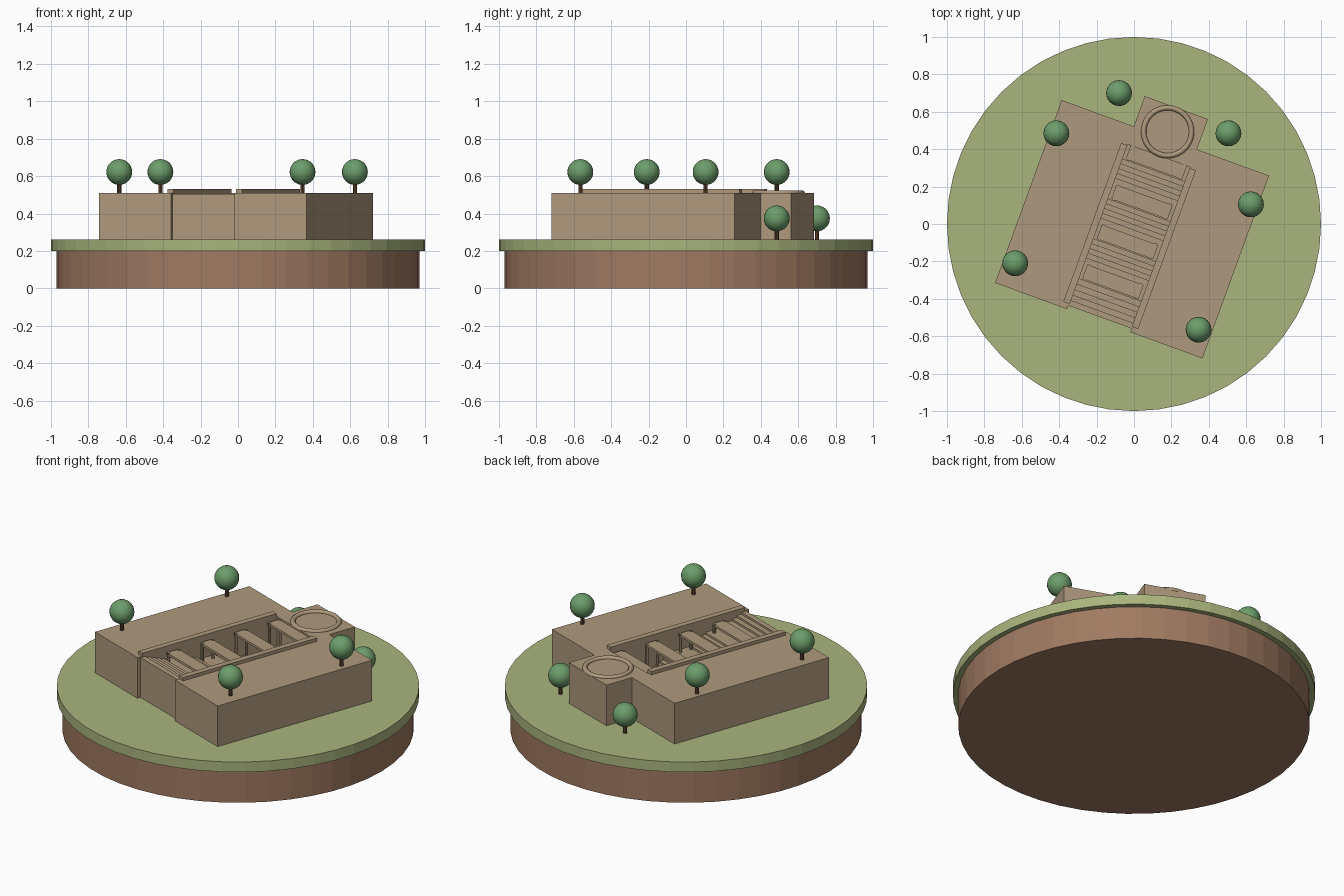
import bpy, bmesh, math
from mathutils import Matrix

cube = bpy.data.objects.get("Cube")
if cube:
    bpy.data.objects.remove(cube, do_unlink=True)


def material(name, r, g, b):
    m = bpy.data.materials.new(name)
    m.use_nodes = True
    m.diffuse_color = (r, g, b, 1)
    m.node_tree.nodes["Principled BSDF"].inputs["Base Color"].default_value = (r, g, b, 1)
    return m


GRASS = material("grass green", .40, .46, .205)
EARTH = material("earth brown", .35, .195, .12)
STONE = material("sandstone", .43, .32, .205)
LEAF = material("leaf green", .15, .34, .145)
BARK = material("bark brown", .127, .061, .03)

# The whole stepwell is turned on the round base
TURN = Matrix.Rotation(math.radians(-20), 4, "Z")


def finish(name, bm, mat, turned=False, smooth=False):
    if turned:
        bm.transform(TURN)
    mesh = bpy.data.meshes.new(name)
    bm.to_mesh(mesh)
    bm.free()
    mesh.materials.append(mat)
    ob = bpy.data.objects.new(name, mesh)
    bpy.context.collection.objects.link(ob)
    if smooth:
        mesh.polygons.foreach_set("use_smooth", [True] * len(mesh.polygons))
    return ob


def add_box(bm, x0, x1, y0, y1, z0, z1):
    m = Matrix.Translation(((x0 + x1) / 2, (y0 + y1) / 2, (z0 + z1) / 2))
    bmesh.ops.create_cube(bm, size=1, matrix=m @ Matrix.Diagonal((x1 - x0, y1 - y0, z1 - z0, 1)))


def add_cylinder(bm, x, y, z0, z1, radius, sides):
    bmesh.ops.create_cone(bm, cap_ends=True, segments=sides, radius1=radius, radius2=radius,
                          depth=z1 - z0, matrix=Matrix.Translation((x, y, (z0 + z1) / 2)))


def box(name, *size):
    bm = bmesh.new()
    add_box(bm, *size)
    finish(name, bm, STONE, turned=True)


def cylinder(name, mat, *size):
    bm = bmesh.new()
    add_cylinder(bm, *size)
    finish(name, bm, mat)


GROUND, TOP = .262, .51

# Round base
cylinder("earth_base", EARTH, 0, 0, 0, .2, .97, 48)
cylinder("grass_disc", GRASS, 0, 0, .2, GROUND, 1, 48)

# Side blocks and the low parapets along the trench
for side, s in (("right", -1), ("left", 1)):
    xs = sorted((s * .18, s * .59))
    box(side + "_block", *xs, -.55, .49, GROUND, TOP)
    xs = sorted((s * .177, s * .213))
    box(side + "_parapet", *xs, -.52, .383, TOP - .005, .53)

# Stairs: flights of steps between flat landings, going down to the well
bays = [-.329 + .227 * i for i in range(4)]
stairs = bmesh.new()
start, z = -.53, TOP - .005
floors = []
for i, bay in enumerate(bays):
    end, count = bay - .045, 5
    tread = (end - start) / count
    for k in range(count):
        add_box(stairs, -.18, .18, start + k * tread, start + (k + 1) * tread, GROUND - .01, z)
        z -= .0115
    add_box(stairs, -.18, .18, end, bay + .045, GROUND - .01, z)
    floors.append(z)
    start = bay + .045
finish("stairs", stairs, STONE, turned=True)

# Pavilions over the landings: four columns and a flat roof each
for i, (bay, floor) in enumerate(zip(bays, floors)):
    columns = bmesh.new()
    for x in (-.147, .147):
        for dy in (-.036, .036):
            add_cylinder(columns, x, bay + dy, floor, .503, .009, 8)
    finish(f"pavilion_columns_{i + 1}", columns, STONE, turned=True)
    box(f"pavilion_roof_{i + 1}", -.16, .16, bay - .04, bay + .04, .486, .5)

# Well block with a rounded rim
box("well_block", -.18, .18, .388, .662, GROUND, TOP)
rim = bmesh.new()
section = [rim.verts.new((.128 + .014 * math.cos(a), .525, TOP + .014 * math.sin(a)))
           for a in (math.tau * k / 10 for k in range(10))]
edges = [rim.edges.new((section[k], section[k - 1])) for k in range(10)]
bmesh.ops.spin(rim, geom=section + edges, cent=(0, .525, 0), axis=(0, 0, 1),
               angle=math.tau, steps=40, use_merge=True)
bmesh.ops.remove_doubles(rim, verts=rim.verts, dist=.0005)
bmesh.ops.recalc_face_normals(rim, faces=rim.faces)
finish("well_rim", rim, STONE, turned=True, smooth=True)

# Trees, on the terraces and on the grass
trees = [(-.635, -.21, TOP), (-.415, .485, TOP), (.345, -.565, TOP), (.625, .105, TOP),
         (-.08, .7, GROUND), (.505, .485, GROUND)]
for i, (x, y, base) in enumerate(trees):
    cylinder(f"tree_trunk_{i + 1}", BARK, x, y, base, base + .07, .011, 8)
    crown = bmesh.new()
    bmesh.ops.create_uvsphere(crown, u_segments=24, v_segments=14, radius=.069,
                              matrix=Matrix.Translation((x, y, base + .112)))
    finish(f"tree_crown_{i + 1}", crown, LEAF, smooth=True)
